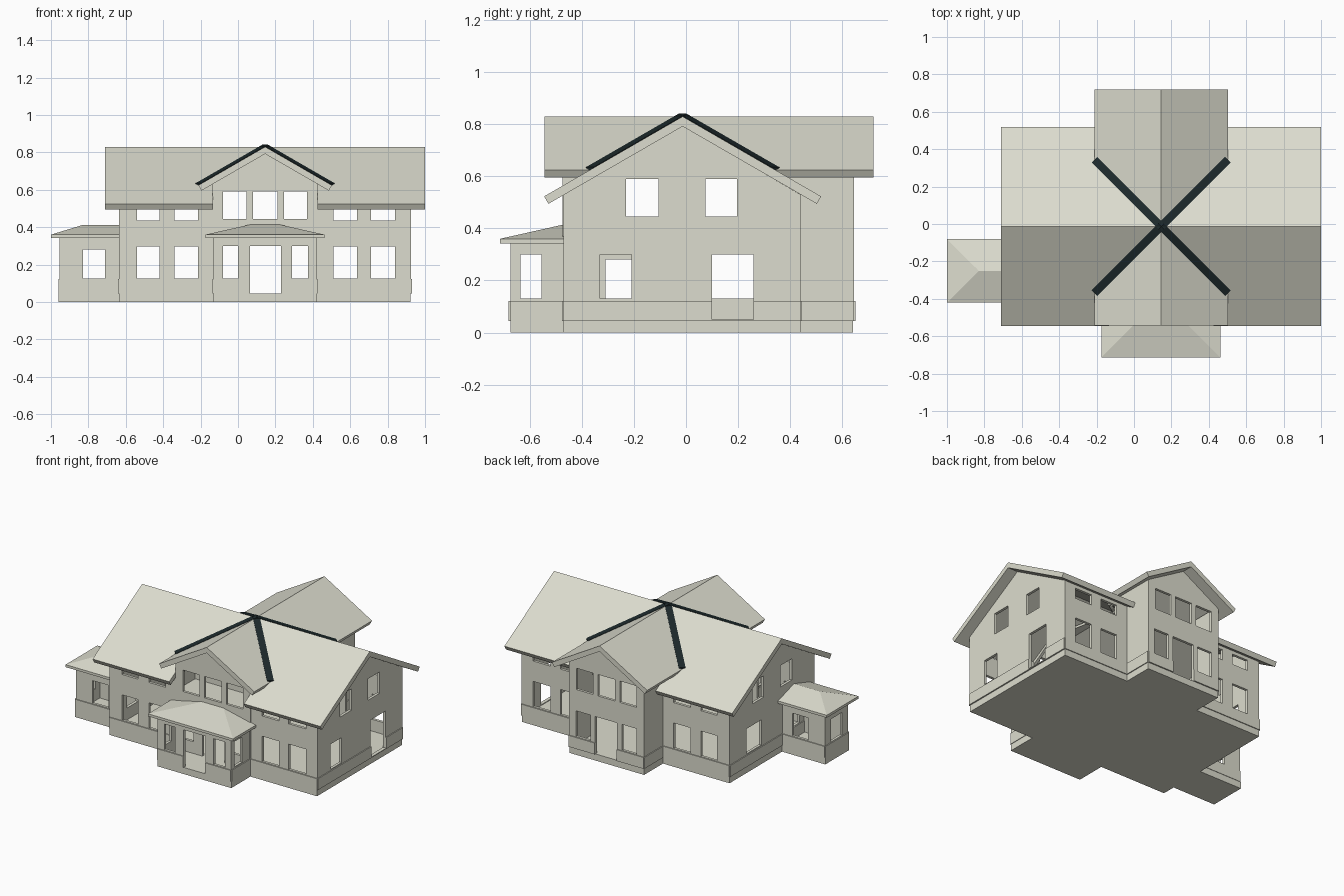
import bpy, bmesh, math
from mathutils import Vector

if "Cube" in bpy.data.objects:
    bpy.data.objects.remove(bpy.data.objects["Cube"])

def material(name, rgb):
    m = bpy.data.materials.new(name)
    m.diffuse_color = (*rgb, 1)
    m.use_nodes = True
    m.node_tree.nodes["Principled BSDF"].inputs["Base Color"].default_value = m.diffuse_color
    return m

PLASTER = material("warm_off_white", (0.72, 0.72, 0.62))
DARK = material("dark_slate", (0.012, 0.022, 0.024))
CX, CY = 0.145, -0.013            # where the two ridges cross
RIDGE, SLOPE, THICK = 0.83, 0.577, 0.033
WALL = 0.018                      # wall thickness

def make(name, verts, faces, mat=PLASTER):
    me = bpy.data.meshes.new(name)
    me.from_pydata(verts, [], faces)
    bm = bmesh.new()
    bm.from_mesh(me)
    bmesh.ops.recalc_face_normals(bm, faces=bm.faces)
    bm.to_mesh(me)
    bm.free()
    me.materials.append(mat)
    ob = bpy.data.objects.new(name, me)
    bpy.context.scene.collection.objects.link(ob)
    return ob

def prism(name, a, b, mat=PLASTER):
    """Solid between two matching outlines."""
    n = len(a)
    faces = [tuple(range(n)), tuple(range(2 * n - 1, n - 1, -1))]
    faces += [(i, (i + 1) % n, n + (i + 1) % n, n + i) for i in range(n)]
    return make(name, [tuple(p) for p in a] + [tuple(p) for p in b], faces, mat)

def box(name, x0, x1, y0, y1, z0, z1):
    ring = [(x0, y0), (x1, y0), (x1, y1), (x0, y1)]
    return prism(name, [(x, y, z0) for x, y in ring], [(x, y, z1) for x, y in ring])

# Openings: boxes that run through the house along y, and along x
def cutter(name, boxes):
    verts, faces = [], []
    for x0, x1, y0, y1, z0, z1 in boxes:
        k = len(verts)
        verts += [(x, y, z) for z in (z0, z1) for x, y in ((x0, y0), (x1, y0), (x1, y1), (x0, y1))]
        faces += [tuple(k + i for i in f) for f in ((0, 1, 2, 3), (4, 5, 6, 7), (0, 1, 5, 4),
                                                    (1, 2, 6, 5), (2, 3, 7, 6), (3, 0, 4, 7))]
    ob = make(name, verts, faces)
    ob.hide_render = True
    return ob

along_y = []
for x0, x1 in ((-0.54, -0.42), (-0.34, -0.215), (0.51, 0.635), (0.71, 0.84)):
    along_y += [(x0, x1, -1, 1, 0.125, 0.297), (x0, x1, -1, 1, 0.435, 0.507)]
for x0, x1 in ((-0.08, 0.045), (0.08, 0.21), (0.245, 0.37)):
    along_y.append((x0, x1, -1, 1, 0.445, 0.59))
along_y += [(0.065, 0.23, -1, 1, 0.04, 0.3), (-0.83, -0.71, -1, 1, 0.125, 0.28),
            (-0.08, 0.0, -1, 0, 0.125, 0.3), (0.29, 0.375, -1, 0, 0.125, 0.3),
            (-0.08, 0.03, 0.1, 1, 0.125, 0.3), (0.265, 0.375, 0.1, 1, 0.125, 0.3)]
along_x = [(-1.1, 1.1, -0.23, -0.105, 0.445, 0.59), (-1.1, 1.1, 0.075, 0.195, 0.445, 0.59),
           (0.6, 1.1, 0.1, 0.26, 0.05, 0.3), (-0.8, -0.5, 0.1, 0.26, 0.13, 0.3),
           (0.6, 1.1, -0.33, -0.21, 0.13, 0.3), (-1.1, -0.5, -0.31, -0.19, 0.125, 0.28),
           (-0.3, 0.6, -0.635, -0.555, 0.13, 0.3)]
CUT = {"y": cutter("opening_cutter_y", along_y), "x": cutter("opening_cutter_x", along_x)}

def cut(ob, facing):
    mod = ob.modifiers.new("openings", "BOOLEAN")
    mod.operation, mod.solver, mod.object = "DIFFERENCE", "EXACT", CUT[facing]
    dg = bpy.context.evaluated_depsgraph_get()
    me = bpy.data.meshes.new_from_object(ob.evaluated_get(dg))
    ob.modifiers.clear()
    ob.data = me

# Walls: outline (u, z) on the plane facing x or y; side is the outward sign
def wall(name, facing, pos, side, outline, skirt=True):
    def panel(nm, pts, outer, inner):
        place = (lambda u, z, p: (u, p, z)) if facing == "y" else (lambda u, z, p: (p, u, z))
        ob = prism(nm, [place(u, z, outer) for u, z in pts], [place(u, z, inner) for u, z in pts])
        cut(ob, facing)
    panel(name, outline, pos, pos - side * WALL)
    if skirt:
        us = [u for u, z in outline]
        a, b = min(us), max(us)
        panel(name + "_skirting", [(a, 0.045), (b, 0.045), (b, 0.122), (a, 0.122)],
              pos + side * 0.006, pos)

def rect(a, b, top, bottom=0.045):
    return [(a, bottom), (b, bottom), (b, top), (a, top)]

def gable(a, b, mid, eave, peak=0.793):
    return [(a, 0.045), (b, 0.045), (b, eave), (mid, peak), (a, eave)]

XL, XR, YF, YB = -0.635, 0.925, -0.47, 0.44      # main block
WL, WR, WB = -0.135, 0.425, 0.645                # cross wing
for tag, y, s in (("front", YF, -1), ("back", YB, 1)):
    wall(f"main_{tag}_wall_left", "y", y, s, rect(XL, WL, 0.53))
    wall(f"main_{tag}_wall_right", "y", y, s, rect(WR, XR, 0.53))
wall("main_gable_wall_right", "x", XR, 1, gable(YF, YB, CY, 0.53))
wall("main_gable_wall_left", "x", XL, -1, gable(YF, YB, CY, 0.53))
wall("wing_front_gable", "y", YF - 0.005, -1, gable(WL, WR, CX, 0.631), skirt=False)
wall("wing_back_gable", "y", WB, 1, gable(WL, WR, CX, 0.631))
for tag, x, s in (("left", WL, -1), ("right", WR, 1)):
    wall(f"wing_back_wall_{tag}", "x", x, s, rect(YB - 0.02, WB, 0.631))
    wall(f"wing_front_cheek_{tag}", "x", x, s, [(YF, 0.5), (-0.27, 0.631), (YF, 0.631)], False)
    wall(f"wing_back_cheek_{tag}", "x", x, s, [(YB, 0.5), (0.245, 0.631), (YB, 0.631)], False)

# Entrance porch and side room walls
wall("porch_front_wall", "y", -0.675, -1, rect(-0.13, 0.42, 0.35))
wall("porch_left_wall", "x", -0.13, -1, rect(-0.675, YF, 0.35))
wall("porch_right_wall", "x", 0.42, 1, rect(-0.675, YF, 0.35))
wall("side_room_front_wall", "y", -0.375, -1, rect(-0.955, XL, 0.35))
wall("side_room_back_wall", "y", -0.125, 1, rect(-0.955, XL, 0.35))
wall("side_room_end_wall", "x", -0.955, -1, rect(-0.375, -0.125, 0.35))

# Foundation slabs
box("main_foundation", XL, XR - 0.003, YF, YB, 0, 0.045)
box("porch_foundation", -0.132, 0.422, -0.675, YF, 0, 0.045)
box("side_room_foundation", -0.96, XL, -0.378, -0.122, 0, 0.045)
box("wing_foundation", WL, WR, YB, 0.642, 0, 0.045)

# Crossing gable roofs: plan outlines lifted onto the slope, offset along its normal
def roof_slab(name, plan, direction):
    n = Vector((direction[0] * SLOPE, direction[1] * SLOPE, 1)).normalized()
    top = [Vector((x, y, RIDGE - SLOPE * abs((x - CX) * direction[0] + (y - CY) * direction[1])))
           for x, y in plan]
    prism(name, top, [p - n * THICK for p in top])

for tag, s in (("left", -1), ("right", 1)):
    for tag2, t in (("front", -1), ("back", 1)):
        def spot(dx, dy):
            return (CX + s * dx, CY + t * dy)
        run, reach = 0.532, 0.855
        roof_slab(f"main_roof_{tag2}_{tag}", [spot(0, 0), spot(0.28, 0.28), spot(0.28, run),
                                              spot(reach, run), spot(reach, 0)], (0, t))
        end = 0.53 if t < 0 else 0.733
        roof_slab(f"wing_roof_{tag2}_{tag}", [spot(0, 0), spot(0.357, 0.357),
                                              spot(0.357, end), spot(0, end)], (s, 0))
        # Dark valley strip between the two slopes
        w, e = 0.015, 0.357
        ring = [(-w, w, 0), (w, -w, 0), (e + w, e - w, e), (e - w, e + w, e)]
        strip = [(*spot(dx, dy), RIDGE - SLOPE * d) for dx, dy, d in ring]
        prism(f"valley_strip_{tag2}_{tag}", [(x, y, z + 0.011) for x, y, z in strip],
              [(x, y, z - 0.008) for x, y, z in strip], DARK)

# Low hip roofs: four eave corners and a ridge line
def hip_roof(name, x0, x1, y0, y1, ridge, top):
    ring = [(x0, y0), (x1, y0), (x1, y1), (x0, y1)]
    verts = [(x, y, 0.343) for x, y in ring] + [(x, y, 0.36) for x, y in ring]
    verts += [(x, y, top) for x, y in ridge]
    return verts, [(3, 2, 1, 0)] + [(i, (i + 1) % 4, 4 + (i + 1) % 4, 4 + i) for i in range(4)]

v, f = hip_roof("porch_roof", -0.175, 0.463, -0.715, YF, [(0.07, YF), (0.218, YF)], 0.415)
make("porch_roof", v, f + [(4, 5, 9, 8), (5, 6, 9), (7, 4, 8), (6, 7, 8, 9)])
v, f = hip_roof("side_room_roof", -1.0, XL, -0.42, -0.08, [(-0.83, -0.25), (XL, -0.25)], 0.412)
make("side_room_roof", v, f + [(4, 5, 9, 8), (6, 7, 8, 9), (7, 4, 8), (5, 6, 9)])

for c in CUT.values():
    bpy.data.objects.remove(c)
